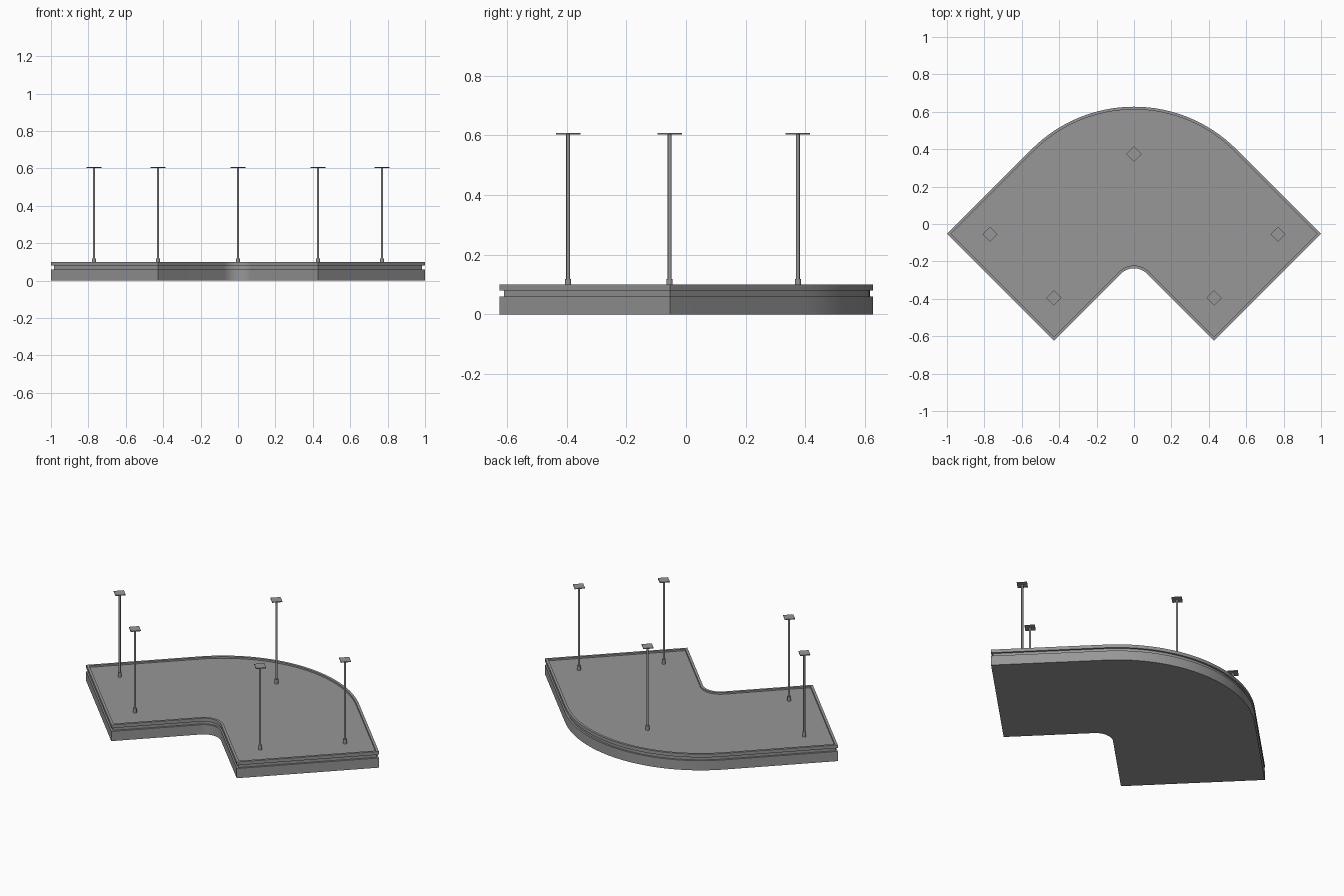
import bpy, bmesh, math
from mathutils import Matrix

if "Cube" in bpy.data.objects:
    bpy.data.objects.remove(bpy.data.objects["Cube"])

S2 = math.sqrt(2)
grey = bpy.data.materials.new("mid_grey")
grey.diffuse_color = (0.31, 0.31, 0.31, 1)
grey.use_nodes = True
grey.node_tree.nodes["Principled BSDF"].inputs["Base Color"].default_value = grey.diffuse_color


def finish(bm, name):
    bmesh.ops.recalc_face_normals(bm, faces=bm.faces[:])
    me = bpy.data.meshes.new(name)
    bm.to_mesh(me)
    bm.free()
    me.materials.append(grey)
    ob = bpy.data.objects.new(name, me)
    bpy.context.collection.objects.link(ob)
    bpy.ops.object.select_all(action='DESELECT')
    ob.select_set(True)
    bpy.context.view_layer.objects.active = ob
    bpy.ops.object.shade_smooth_by_angle(angle=math.radians(30))
    return ob


def outline(d):
    """Curved-corner footprint, shrunk inward by d."""
    outer, inner, end = 0.947 - S2 * d, -0.196 + S2 * d, 1.053 - S2 * d
    a = ((outer + end) / 2, (outer - end) / 2)
    b = ((inner + end) / 2, (inner - end) / 2)

    def arc(cy, r, n, a0, a1):
        return [(r * math.cos(math.radians(a0 + (a1 - a0) * i / n)),
                 cy + r * math.sin(math.radians(a0 + (a1 - a0) * i / n)))
                for i in range(n + 1)]

    return ([b, a] + arc(-0.1455, 0.7725 - d, 32, 45, 135)
            + [(-a[0], a[1]), (-b[0], b[1])]
            + arc(-0.336, 0.099 + d, 16, 135, 45))


# Corner panel: side groove and shallow rim around the recessed top
bm = bmesh.new()
rings = []
for d, z in [(0, 0), (0, 0.06), (0.011, 0.06), (0.011, 0.08),
             (0, 0.08), (0, 0.10), (0.015, 0.10), (0.015, 0.09)]:
    rings.append([bm.verts.new((x, y, z)) for x, y in outline(d)])
for r0, r1 in zip(rings, rings[1:]):
    n = len(r0)
    for i in range(n):
        j = (i + 1) % n
        bm.faces.new((r0[i], r0[j], r1[j], r1[i]))
bm.faces.new(rings[0][::-1])
bm.faces.new(rings[-1])
finish(bm, "corner_panel")


def cylinder(name, x, y, r, z0, z1, sides):
    bm = bmesh.new()
    bmesh.ops.create_cone(bm, cap_ends=True, segments=sides, radius1=r, radius2=r,
                          depth=z1 - z0,
                          matrix=Matrix.Translation((x, y, (z0 + z1) / 2)))
    finish(bm, name)


# Suspension rods with foot sockets and square ceiling plates
for i, (x, y) in enumerate([(0, 0.375), (0.77, -0.055), (-0.77, -0.055),
                            (0.428, -0.395), (-0.428, -0.395)]):
    cylinder(f"rod_socket_{i}", x, y, 0.0105, 0.089, 0.118, 20)
    cylinder(f"hanger_rod_{i}", x, y, 0.0062, 0.11, 0.603, 16)
    bm = bmesh.new()
    bmesh.ops.create_cube(bm, size=1, matrix=Matrix.Translation((x, y, 0.605))
                          @ Matrix.Rotation(math.pi / 4, 4, 'Z')
                          @ Matrix.Diagonal((0.058, 0.058, 0.005, 1)))
    finish(bm, f"ceiling_plate_{i}")
